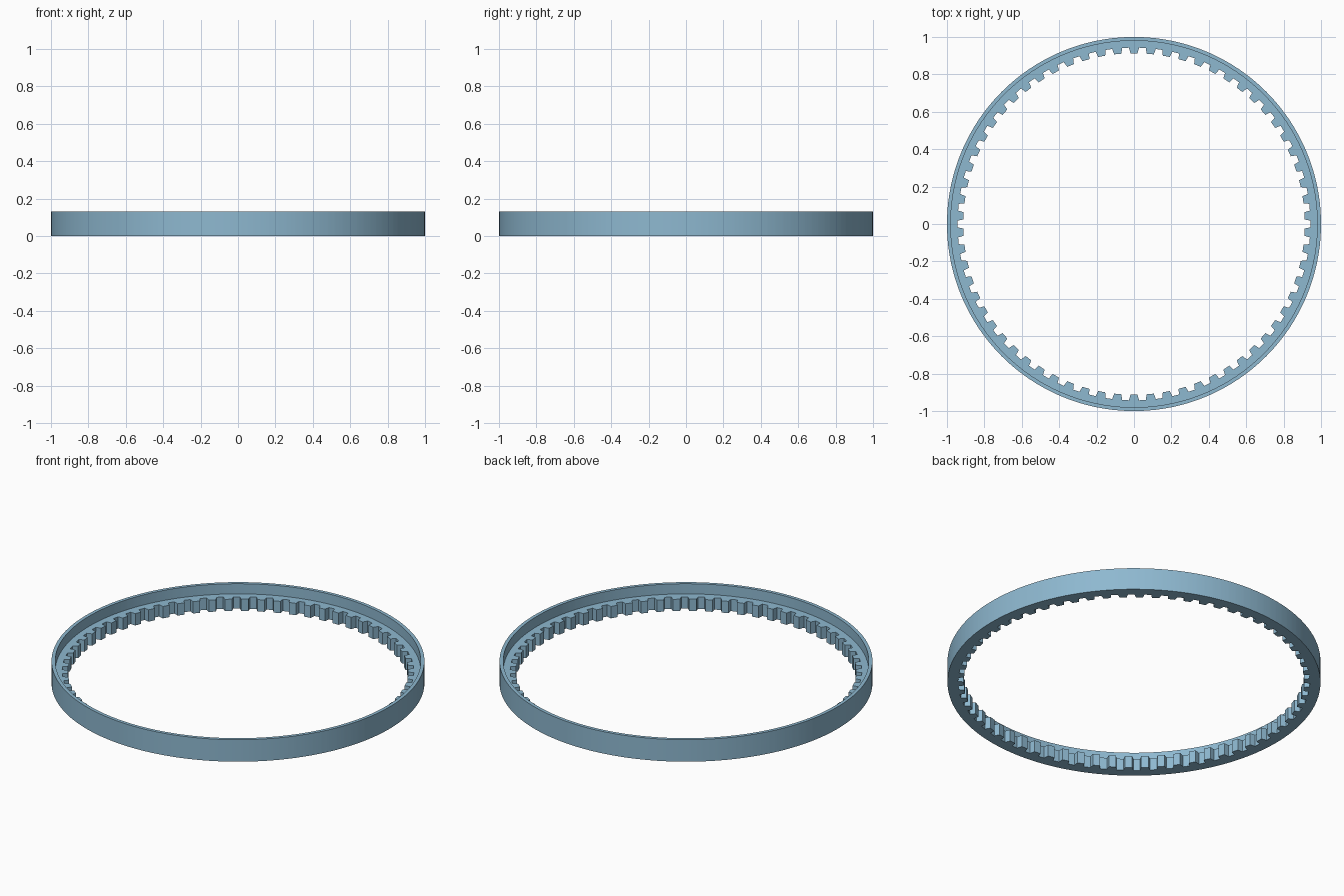
import bpy, bmesh, math

if "Cube" in bpy.data.objects:
    bpy.data.objects.remove(bpy.data.objects["Cube"])

TEETH = 66
HEIGHT, SHELF = 0.13, 0.07
R_OUT, R_WALL, R_ROOT, R_TIP = 1.0, 0.98, 0.943, 0.913
PITCH = 2 * math.pi / TEETH

steel = bpy.data.materials.new("steel blue")
steel.diffuse_color = (0.27, 0.48, 0.63, 1)
steel.use_nodes = True
steel.node_tree.nodes["Principled BSDF"].inputs["Base Color"].default_value = steel.diffuse_color

# Angular stations of one tooth: fraction of pitch and inner radius
STATIONS = [(-0.30, R_ROOT), (-0.22, R_TIP), (0.22, R_TIP), (0.30, R_ROOT)]

bm = bmesh.new()
rings = []
for i in range(TEETH):
    for frac, r_in in STATIONS:
        a = math.pi / 2 + (i + frac) * PITCH
        # Closed L-shaped section: toothed base with a thin raised rim
        section = [(r_in, 0), (R_OUT, 0), (R_OUT, HEIGHT),
                   (R_WALL, HEIGHT), (R_WALL, SHELF), (r_in, SHELF)]
        rings.append([bm.verts.new((r * math.cos(a), r * math.sin(a), z))
                      for r, z in section])

# Join neighbouring sections all the way round
for i, ring in enumerate(rings):
    nxt = rings[(i + 1) % len(rings)]
    for j in range(6):
        k = (j + 1) % 6
        bm.faces.new((ring[j], nxt[j], nxt[k], ring[k]))
bmesh.ops.recalc_face_normals(bm, faces=bm.faces)

mesh = bpy.data.meshes.new("ring_gear")
bm.to_mesh(mesh)
bm.free()
mesh.materials.append(steel)
gear = bpy.data.objects.new("ring_gear", mesh)
bpy.context.collection.objects.link(gear)

# Smooth round walls, crisp teeth and edges
bpy.context.view_layer.objects.active = gear
gear.select_set(True)
bpy.ops.object.shade_smooth_by_angle(angle=math.radians(25))
